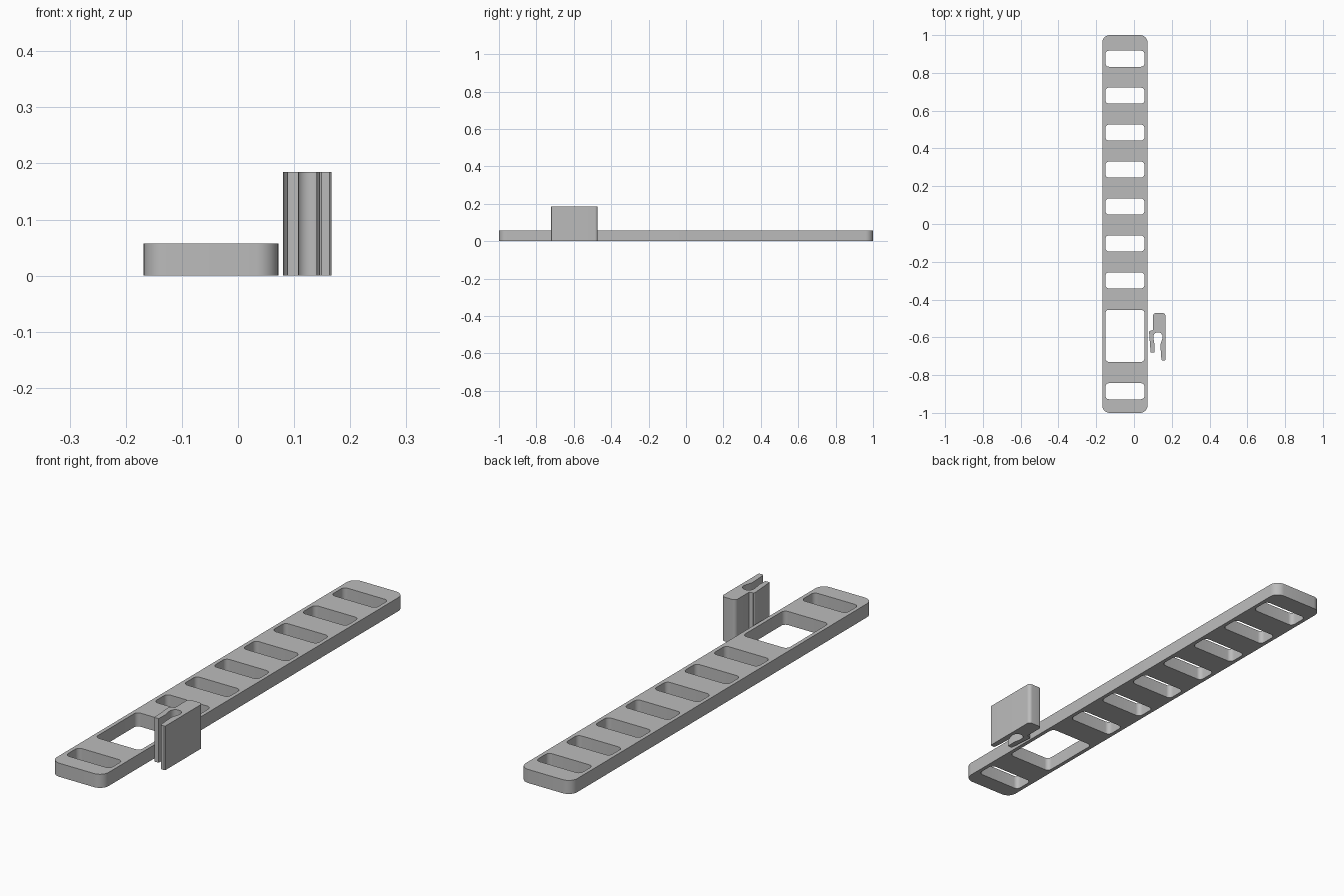
import bpy, bmesh, math

if "Cube" in bpy.data.objects:
    bpy.data.objects.remove(bpy.data.objects["Cube"])

grey = bpy.data.materials.new("plain_grey")
grey.diffuse_color = (0.5, 0.5, 0.5, 1)
grey.use_nodes = True
grey.node_tree.nodes["Principled BSDF"].inputs["Base Color"].default_value = grey.diffuse_color


def arc(cx, cy, r, a0, a1, n=8):
    """Points along a circular arc, angles in degrees."""
    return [(cx + r * math.cos(math.radians(a0 + (a1 - a0) * i / n)),
             cy + r * math.sin(math.radians(a0 + (a1 - a0) * i / n)))
            for i in range(n + 1)]


def rounded_rect(cx, cy, w, h, r):
    dx, dy = w / 2 - r, h / 2 - r
    return (arc(cx + dx, cy + dy, r, 0, 90) + arc(cx - dx, cy + dy, r, 90, 180)
            + arc(cx - dx, cy - dy, r, 180, 270) + arc(cx + dx, cy - dy, r, 270, 360))


def extrude_outlines(name, outlines, height):
    """Filled prism standing on z = 0; inner outlines become holes."""
    curve = bpy.data.curves.new(name, 'CURVE')
    curve.dimensions = '2D'
    curve.fill_mode = 'BOTH'
    curve.extrude = height / 2
    for pts in outlines:
        spline = curve.splines.new('POLY')
        spline.points.add(len(pts) - 1)
        for p, (x, y) in zip(spline.points, pts):
            p.co = (x, y, 0, 1)
        spline.use_cyclic_u = True
    obj = bpy.data.objects.new(name, curve)
    bpy.context.collection.objects.link(obj)
    bpy.ops.object.select_all(action='DESELECT')
    obj.select_set(True)
    bpy.context.view_layer.objects.active = obj
    bpy.ops.object.convert(target='MESH')
    obj = bpy.context.view_layer.objects.active
    mesh = obj.data
    bm = bmesh.new()
    bm.from_mesh(mesh)
    bmesh.ops.remove_doubles(bm, verts=bm.verts, dist=0.0002)
    bmesh.ops.translate(bm, verts=bm.verts, vec=(0, 0, height / 2))
    bmesh.ops.recalc_face_normals(bm, faces=bm.faces)
    bm.to_mesh(mesh)
    bm.free()
    mesh.materials.clear()
    mesh.materials.append(grey)
    bpy.ops.object.shade_smooth_by_angle(angle=math.radians(30))
    return obj


# Long strap with evenly spaced slots and one large window
CX, PITCH, FIRST = -0.048, 0.1956, 0.875
outlines = [rounded_rect(CX, 0, 0.24, 2.0, 0.04)]
for i in (0, 1, 2, 3, 4, 5, 6, 9):
    outlines.append(rounded_rect(CX, FIRST - PITCH * i, 0.207, 0.085, 0.019))
outlines.append(rounded_rect(CX, FIRST - PITCH * 7.5, 0.207, 0.276, 0.019))
extrude_outlines("slotted_strap", outlines, 0.057)

# Upright clip: solid block, short slanted left jaw, long right jaw
clip = (arc(0.152, -0.487, 0.015, 0, 90) + arc(0.116, -0.487, 0.015, 90, 180)
        + [(0.101, -0.562), (0.085, -0.566)]
        + arc(0.086, -0.573, 0.006, 100, 180, 4)
        + [(0.088, -0.680), (0.108, -0.680), (0.109, -0.640), (0.104, -0.612)]
        + arc(0.127, -0.597, 0.024, 190, -10, 14)
        + [(0.149, -0.612), (0.142, -0.630), (0.140, -0.645),
           (0.145, -0.718), (0.149, -0.722), (0.163, -0.722), (0.167, -0.718)])
extrude_outlines("clip", [clip], 0.185)
